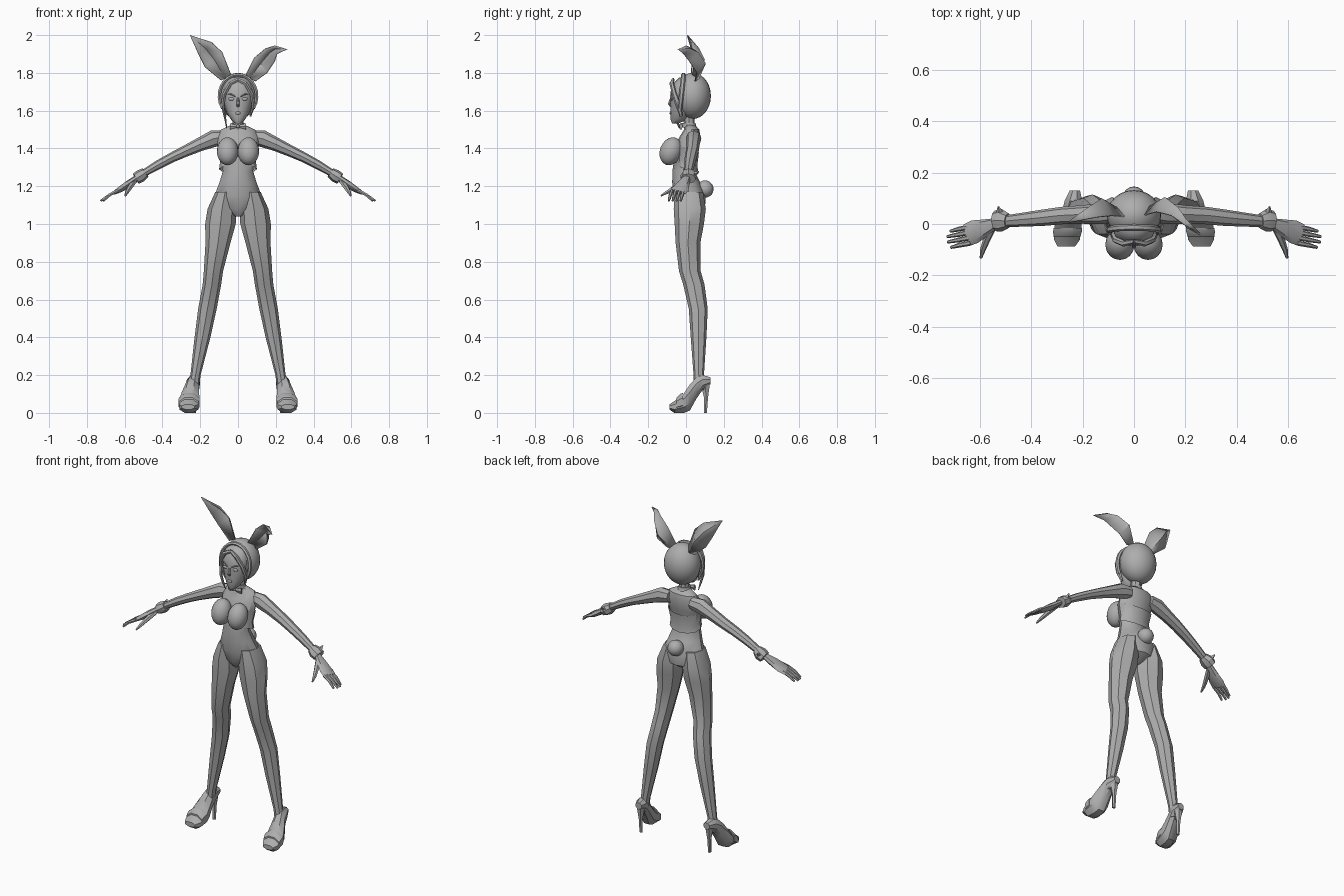
import bpy, bmesh, math
from mathutils import Vector, Matrix

grey = bpy.data.materials.new("plain_grey")
grey.diffuse_color = (0.42, 0.42, 0.42, 1)


def finish(name, bm, mirror=False, angle=35, solid=0):
    bmesh.ops.recalc_face_normals(bm, faces=bm.faces)
    me = bpy.data.meshes.new(name)
    bm.to_mesh(me)
    bm.free()
    me.materials.append(grey)
    ob = bpy.data.objects.new(name, me)
    bpy.context.collection.objects.link(ob)
    bpy.ops.object.select_all(action='DESELECT')
    ob.select_set(True)
    bpy.context.view_layer.objects.active = ob
    bpy.ops.object.shade_smooth_by_angle(angle=math.radians(angle))
    if solid:
        ob.modifiers.new("thickness", 'SOLIDIFY').thickness = solid
    if mirror:
        ob.modifiers.new("other_side", 'MIRROR')
    return ob


def loft(name, rings, n=8, ref=(1, 0, 0), up=None, flat=False, mirror=False,
         tilt=0, caps=True, angle=35):
    """Skin rings (x, y, z, ra, rb); ra lies along ref, rb across it."""
    bm = bmesh.new()
    cs = [Vector(r[:3]) for r in rings]
    off, k = (math.pi / n, 1 / math.cos(math.pi / n)) if flat else (0, 1)
    loops = []
    for i, r in enumerate(rings):
        t = Vector(up) if up else cs[min(i + 1, len(cs) - 1)] - cs[max(i - 1, 0)]
        t.normalize()
        a = Vector(ref)
        a = (a - t * a.dot(t)).normalized()
        b = t.cross(a)
        loop = []
        for j in range(n):
            q = 2 * math.pi * j / n + off
            p = cs[i] + a * r[3] * k * math.cos(q) + b * r[4] * k * math.sin(q)
            p.z -= tilt * (p.y - cs[i].y)
            loop.append(bm.verts.new(p))
        loops.append(loop)
    for lo, hi in zip(loops, loops[1:]):
        for j in range(n):
            bm.faces.new((lo[j], lo[(j + 1) % n], hi[(j + 1) % n], hi[j]))
    if caps:
        bm.faces.new(loops[0])
        bm.faces.new(loops[-1])
    return finish(name, bm, mirror, angle)


def stack(name, rows, **kw):
    """Horizontal rings given as (z, x centre, x radius, y front, y back)."""
    return loft(name, [(x, (f + b) / 2, z, r, (b - f) / 2) for z, x, r, f, b in rows],
                up=(0, 0, 1), **kw)


def ball(name, c, s, rot=0, mirror=False, seg=16):
    bm = bmesh.new()
    bmesh.ops.create_uvsphere(bm, u_segments=seg, v_segments=seg // 2 + 2, radius=1)
    m = Matrix.Translation(c) @ Matrix.Rotation(rot, 4, 'X') @ Matrix.Diagonal((*s, 1))
    bmesh.ops.transform(bm, matrix=m, verts=bm.verts)
    return finish(name, bm, mirror, 60)


def sheet(name, rows):
    """Thin cupped leaf from rows of three points and a final tip."""
    bm = bmesh.new()
    vs = [[bm.verts.new(p) for p in row] for row in rows]
    for a, b in zip(vs, vs[1:]):
        for j in range(2):
            if len(b) == 1:
                bm.faces.new((a[j], a[j + 1], b[0]))
            else:
                bm.faces.new((a[j], a[j + 1], b[j + 1], b[j]))
    return finish(name, bm, solid=0.006)


# Torso and legs
stack("torso", [
    (1.04, 0, .015, -.03, .04), (1.08, 0, .09, -.055, .10), (1.15, 0, .125, -.068, .105),
    (1.22, 0, .098, -.073, .075), (1.28, 0, .08, -.072, .045), (1.33, 0, .088, -.065, .05),
    (1.40, 0, .108, -.06, .065), (1.46, 0, .112, -.035, .077), (1.50, 0, .09, -.01, .07),
    (1.525, 0, .035, -.01, .045)], n=12)
stack("leg", [
    (.12, .236, .028, .04, .10), (.20, .225, .027, .04, .095), (.40, .188, .042, .025, .108),
    (.55, .162, .049, .015, .115), (.68, .138, .049, -.015, .098), (.75, .13, .051, -.037, .078),
    (.90, .106, .066, -.055, .076), (1.0, .093, .081, -.06, .095), (1.08, .085, .076, -.065, .105),
    (1.17, .068, .052, -.06, .09)], mirror=True)

# Bodice
ball("bodice_cup", (.055, -.08, 1.385), (.057, .058, .076), -.35, mirror=True)
stack("bodice_band", [(1.29, 0, .1, -.062, .066), (1.33, 0, .095, -.06, .06),
                      (1.40, 0, .111, -.06, .068)], n=12, tilt=.35, caps=False)
ball("tail", (0, .10, 1.185), (.046, .046, .046))

# Arms, cuffs and hands
side = (0, 1, 0)
loft("arm", [(.07, .045, 1.46, .035, .035), (.13, .04, 1.452, .041, .045),
             (.20, .037, 1.422, .036, .036), (.28, .033, 1.385, .034, .030),
             (.35, .025, 1.352, .032, .026), (.42, .018, 1.315, .028, .024),
             (.53, .008, 1.25, .021, .017)], ref=side, mirror=True)
loft("cuff", [(.49, .012, 1.272, .030, .027), (.515, .014, 1.255, .044, .034),
              (.54, .012, 1.24, .040, .031)], ref=side, mirror=True, angle=25)
loft("cuff_point", [(.52, .03, 1.255, .022, .02), (.528, .068, 1.278, .003, .003)],
     n=4, mirror=True)
loft("palm", [(.53, .006, 1.248, .018, .015), (.58, -.015, 1.212, .034, .019),
              (.62, -.03, 1.185, .046, .016), (.65, -.043, 1.168, .044, .011)],
     ref=side, mirror=True)
for i in range(4):
    y0, y1 = -.011 - .021 * i, -.028 - .021 * i
    reach = (.715, .727, .725, .712)[i]
    loft(f"finger_{i + 1}", [(.635, y0, 1.178, .010, .010), (.68, (y0 + y1) / 2, 1.154, .0095, .009),
                             (reach, y1, 1.123, .006, .006)], n=6, ref=side, mirror=True)
loft("thumb", [(.55, -.01, 1.225, .016, .014), (.575, -.065, 1.19, .014, .013),
               (.588, -.10, 1.168, .011, .010), (.596, -.132, 1.15, .005, .005)],
     n=6, mirror=True)

# Shoes: sections along y as (y, bottom, top, x centre, x radius)
shoe = [(-.088, .018, .045, .264, .034), (-.062, 0, .062, .261, .05), (-.01, 0, .105, .257, .053),
        (.02, .012, .15, .252, .046), (.055, .075, .188, .243, .035), (.09, .125, .20, .236, .034),
        (.13, .15, .188, .23, .02)]
loft("shoe", [(x, y, (a + b) / 2, r, (b - a) / 2) for y, a, b, x, r in shoe],
     up=(0, -1, 0), flat=True, mirror=True)
loft("toe_strap", [(.261, -.05, .045, .052, .036), (.259, -.03, .055, .056, .046),
                   (.258, -.015, .06, .055, .046)], up=(0, -1, 0), flat=True, mirror=True)
stack("shoe_heel", [(0, .232, .01, .093, .112), (.08, .232, .012, .094, .118),
                    (.17, .232, .027, .07, .133)], n=6, mirror=True)

# Neck, collar and bow
stack("neck", [(1.49, 0, .036, -.01, .055), (1.54, 0, .028, -.012, .045),
               (1.60, 0, .032, -.02, .05)])
stack("collar", [(1.512, 0, .04, -.02, .056), (1.535, 0, .033, -.02, .05)], n=12)
loft("bow", [(0, -.027, 1.517, .006, .007), (.02, -.03, 1.517, .01, .012),
             (.042, -.026, 1.517, .008, .019)], n=6, ref=side, mirror=True)
ball("bow_knot", (0, -.03, 1.517), (.009, .01, .01), seg=8)

# Head
ball("hair_cap", (0, .035, 1.678), (.106, .097, .122), seg=24)
stack("face", [(1.532, 0, .014, -.073, -.04), (1.55, 0, .035, -.081, 0), (1.59, 0, .06, -.081, .03),
               (1.65, 0, .076, -.082, .03), (1.70, 0, .079, -.082, .03),
               (1.75, 0, .066, -.062, .03), (1.775, 0, .04, -.035, .03)], n=16, angle=50)
loft("nose", [(0, -.078, 1.675, .005, .004), (0, -.088, 1.635, .009, .009),
              (0, -.08, 1.62, .006, .004)], n=6)
ball("lips", (0, -.081, 1.587), (.015, .006, .008), seg=10)
ball("eye", (.034, -.075, 1.662), (.018, .006, .009), mirror=True, seg=10)
loft("eyebrow", [(.014, -.082, 1.675, .003, .003), (.037, -.077, 1.688, .003, .004),
                 (.06, -.059, 1.687, .002, .002)], n=4, ref=side, mirror=True)

# Headband arch over the hair
arch = []
for i in range(17):
    q = math.radians(-35 + 250 * i / 16)
    arch.append((.099 * math.cos(q), -.025 + .012 * math.sin(q), 1.678 + .112 * math.sin(q),
                 .013, .010))
loft("headband", arch, n=6, ref=side)

# Hair framing the face, with one long lock
loft("side_hair", [(.0, -.068, 1.765, .008, .01), (.04, -.076, 1.745, .012, .012),
                   (.072, -.062, 1.69, .013, .012), (.082, -.04, 1.63, .016, .01),
                   (.066, -.025, 1.57, .008, .005)], n=6, ref=side, mirror=True)
loft("long_lock", [(-.08, -.05, 1.66, .012, .009), (-.078, -.055, 1.60, .011, .007),
                   (-.066, -.05, 1.55, .008, .006), (-.06, -.035, 1.505, .002, .002)],
     n=6, ref=side)

# Ears: one upright, one folded
sheet("upright_ear", [
    [(-.032, .03, 1.78), (-.065, .065, 1.77), (-.09, .045, 1.76)],
    [(-.083, .035, 1.91), (-.125, .10, 1.87), (-.175, .06, 1.83)],
    [(-.14, .03, 1.963), (-.172, .07, 1.93), (-.208, .04, 1.895)],
    [(-.255, .01, 2.0)]])
sheet("folded_ear", [
    [(.035, .035, 1.78), (.06, .07, 1.77), (.092, .05, 1.755)],
    [(.085, .05, 1.88), (.12, .105, 1.85), (.155, .06, 1.80)],
    [(.145, .035, 1.93), (.172, .065, 1.91), (.195, .02, 1.86)],
    [(.195, .0, 1.945), (.203, .02, 1.93), (.208, -.012, 1.90)],
    [(.262, -.04, 1.925)]])
